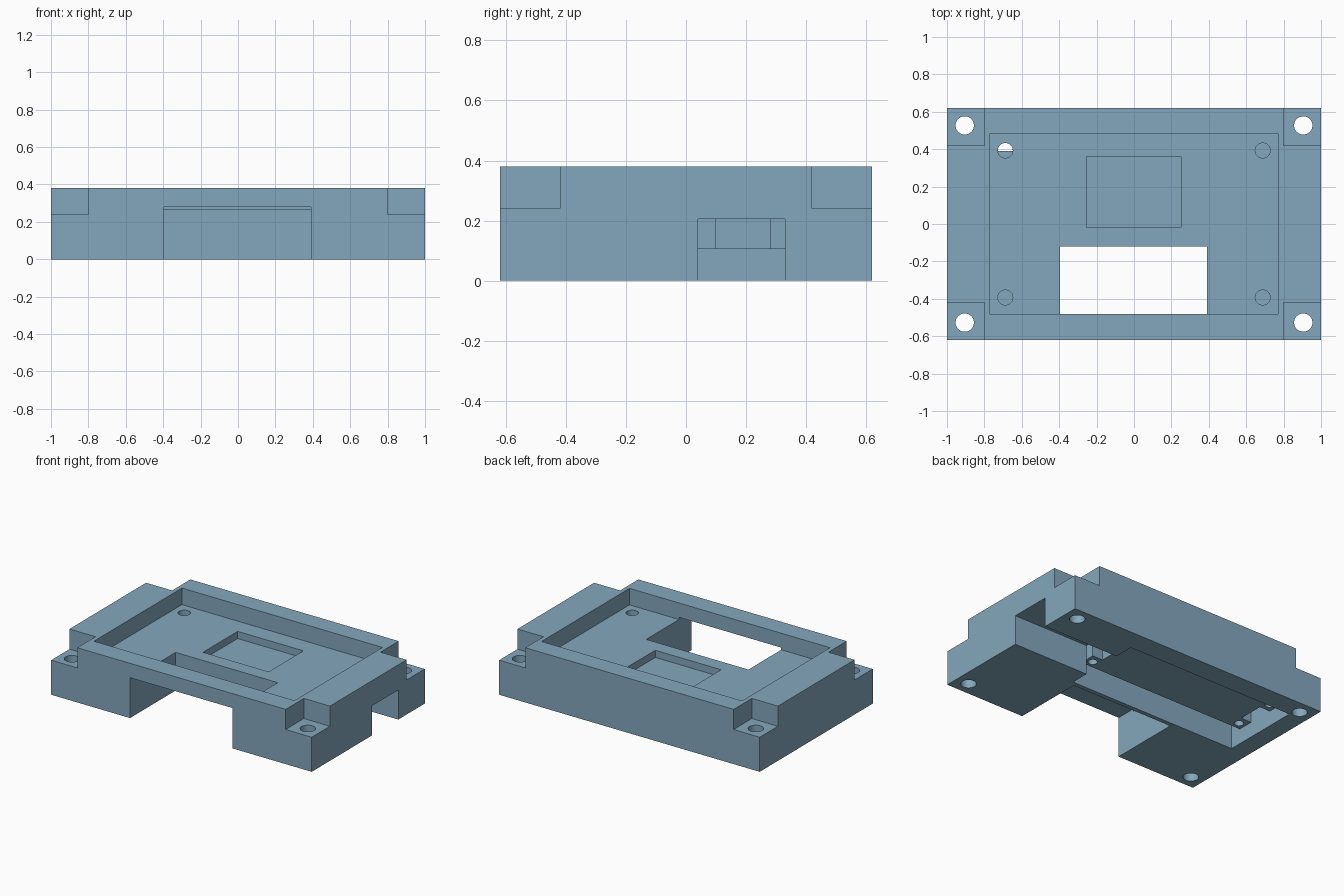
import bpy
import math

if "Cube" in bpy.data.objects:
    bpy.data.objects.remove(bpy.data.objects["Cube"], do_unlink=True)

paint = bpy.data.materials.new("steel_blue")
paint.use_nodes = True
color = (0.23, 0.39, 0.51, 1)
paint.diffuse_color = color
paint.node_tree.nodes["Principled BSDF"].inputs["Base Color"].default_value = color


def box(name, x0, x1, y0, y1, z0, z1):
    bpy.ops.mesh.primitive_cube_add(size=1)
    ob = bpy.context.object
    ob.name = name
    for v in ob.data.vertices:
        v.co = (x1 if v.co.x > 0 else x0,
                y1 if v.co.y > 0 else y0,
                z1 if v.co.z > 0 else z0)
    return ob


def rod(name, x, y, r, z0, z1):
    bpy.ops.mesh.primitive_cylinder_add(vertices=32, radius=r, depth=z1 - z0,
                                        location=(x, y, (z0 + z1) / 2))
    ob = bpy.context.object
    ob.name = name
    return ob


W, D, H = 1.0, 0.62, 0.38
FLOOR, CEIL, SLAB = 0.265, 0.205, 0.105
LOW, HIGH = -0.1, 0.5

# Solid housing block
housing = box("housing", -W, W, -D, D, 0, H)

# Top tray, shallow centre recess
cutters = [
    box("tray", -0.77, 0.77, -0.48, 0.485, FLOOR, HIGH),
    box("recess", -0.255, 0.25, -0.02, 0.36, 0.215, HIGH),
    # Front opening through the tray floor
    box("front_opening", -0.395, 0.39, -0.7, -0.12, LOW, 0.28),
]

# Corner steps with through holes, and blind holes in the tray
for sx in (-1, 1):
    for sy in (-1, 1):
        xs = sorted((sx * 0.8, sx * 1.1))
        ys = sorted((sy * 0.42, sy * 0.7))
        cutters.append(box("corner_step", *xs, *ys, 0.24, HIGH))
        cutters.append(rod("corner_hole", sx * 0.905, sy * 0.527, 0.049, LOW, HIGH))
        cutters.append(rod("tray_hole", sx * 0.688, sy * 0.393, 0.04, 0.16, HIGH))

# Underside cavity around a lower central slab, with a side channel
cx, cy, hx, hy = -0.225, 0.19, 0.645, 0.28
cutters += [
    box("cavity", cx - hx, cx + hx, cy - hy, cy + hy, LOW, SLAB),
    box("front_groove", cx - hx, cx + hx, cy - hy, cy - 0.2, LOW, CEIL),
    box("back_groove", cx - hx, cx + hx, cy + 0.2, cy + hy, LOW, CEIL),
    box("side_channel", cx + hx, 1.1, 0.04, 0.33, LOW, CEIL),
]
for s in (-1, 1):
    xs = sorted((cx + s * hx, cx + s * (hx - 0.08)))
    cutters.append(box("slab_notch", *xs, cy - 0.09, cy + 0.09, LOW, CEIL))
    for t in (-1, 1):
        cutters.append(rod("slab_hole", cx + s * 0.595, cy + t * 0.15, 0.03, LOW, 0.19))

# Carve every cutter out of the block
for cutter in cutters:
    mod = housing.modifiers.new(cutter.name, "BOOLEAN")
    mod.operation = "DIFFERENCE"
    mod.solver = "EXACT"
    mod.object = cutter
bpy.context.view_layer.update()
graph = bpy.context.evaluated_depsgraph_get()
carved = bpy.data.meshes.new_from_object(housing.evaluated_get(graph))
housing.modifiers.clear()
housing.data = carved
for cutter in cutters:
    bpy.data.objects.remove(cutter, do_unlink=True)

# Colour and shading
carved.materials.clear()
carved.materials.append(paint)
for face in carved.polygons:
    face.material_index = 0
bpy.ops.object.select_all(action="DESELECT")
housing.select_set(True)
bpy.context.view_layer.objects.active = housing
bpy.ops.object.shade_smooth_by_angle(angle=math.radians(30))
